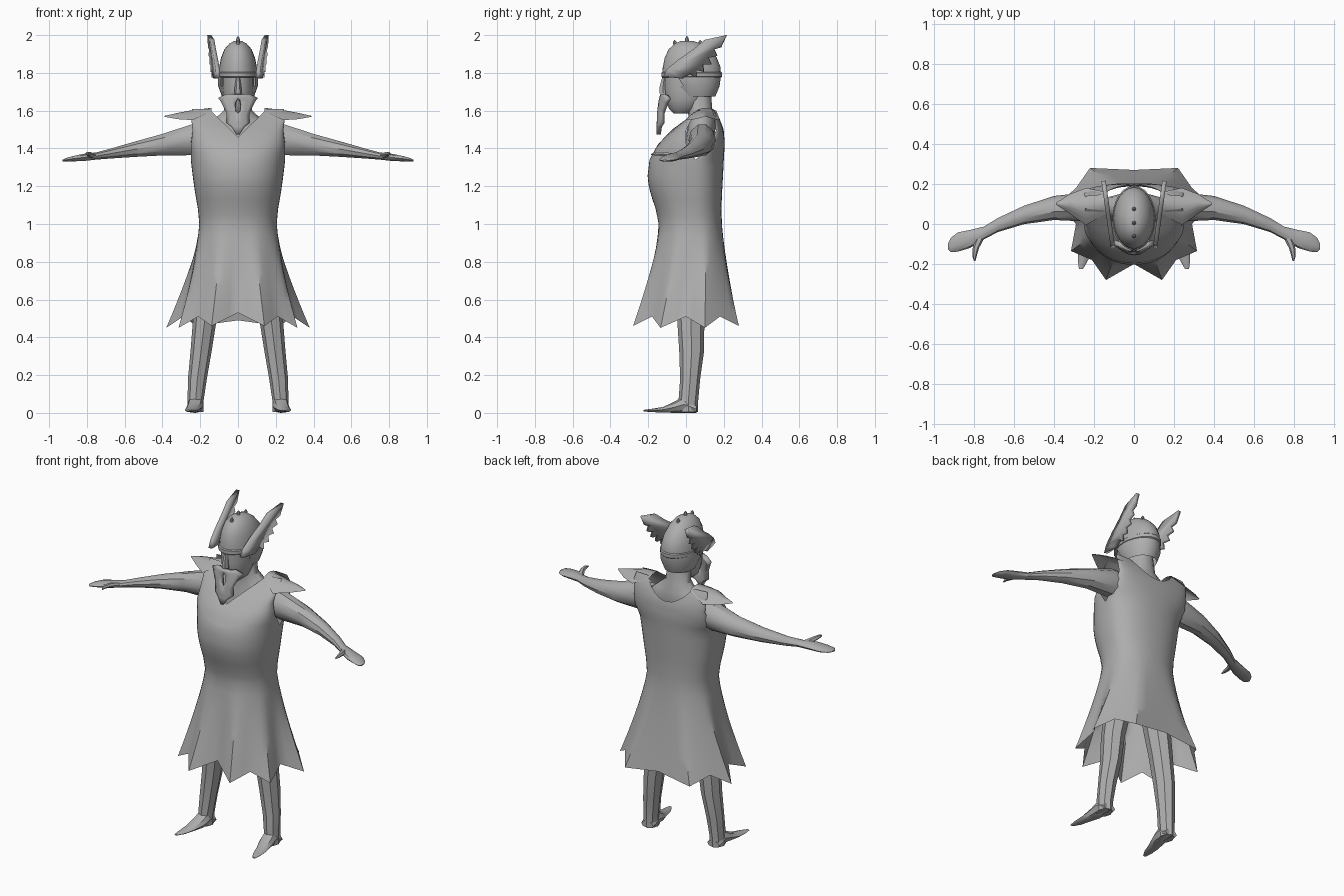
import bpy, bmesh, math
from mathutils import Vector

grey = bpy.data.materials.new("plain grey")
grey.diffuse_color = (0.42, 0.42, 0.42, 1)


def finish(name, bm, mirror=False, thick=0, angle=35):
    bmesh.ops.remove_doubles(bm, verts=bm.verts, dist=0.0005)
    bmesh.ops.recalc_face_normals(bm, faces=bm.faces)
    me = bpy.data.meshes.new(name)
    bm.to_mesh(me)
    bm.free()
    ob = bpy.data.objects.new(name, me)
    bpy.context.collection.objects.link(ob)
    me.materials.append(grey)
    if mirror:
        m = ob.modifiers.new("mirror", 'MIRROR')
        m.merge_threshold = 0.001
    if thick:
        s = ob.modifiers.new("thickness", 'SOLIDIFY')
        s.thickness, s.offset = thick, 0
    bpy.context.view_layer.objects.active = ob
    ob.select_set(True)
    bpy.ops.object.shade_smooth_by_angle(angle=math.radians(angle))
    ob.select_set(False)
    return ob


def add_grid(bm, rows):
    vs = [[bm.verts.new(p) for p in r] for r in rows]
    for a, b in zip(vs, vs[1:]):
        for i in range(len(a) - 1):
            bm.faces.new((a[i], a[i + 1], b[i + 1], b[i]))
    return vs


def loft(name, stations, u, v, n=10, mirror=False, cut=None):
    """Tube through stations (x, y, z, radius u, radius v)."""
    bm = bmesh.new()
    u, v = Vector(u), Vector(v)
    rings = []
    for x, y, z, a, b in stations:
        ang = [2 * math.pi * i / n for i in range(n)]
        rings.append([bm.verts.new(Vector((x, y, z)) + u * a * math.cos(t) + v * b * math.sin(t)) for t in ang])
    for r, s in zip(rings, rings[1:]):
        for i in range(n):
            bm.faces.new((r[i], r[(i + 1) % n], s[(i + 1) % n], s[i]))
    bm.faces.new(rings[0])
    bm.faces.new(rings[-1])
    if cut:
        gone = [f for f in bm.faces if cut(f.calc_center_median())]
        bmesh.ops.delete(bm, geom=gone, context='FACES')
    return finish(name, bm, mirror)


def interp(table, t):
    for a, b in zip(table, table[1:]):
        if t <= b[0]:
            k = max(0, (t - a[0]) / (b[0] - a[0]))
            return [p + (q - p) * k for p, q in zip(a, b)][1:]
    return table[-1][1:]


X, Y, Z = (1, 0, 0), (0, 1, 0), (0, 0, 1)

# Tunic: height, half width, front y, back y, armhole front y, armhole back y
BODY = [(1.0, .205, -.145, .19, .04, .04), (1.08, .212, -.16, .188, .04, .04),
        (1.15, .225, -.185, .19, .04, .04), (1.24, .238, -.205, .195, .04, .04),
        (1.34, .25, -.193, .2, .05, .05), (1.42, .25, -.15, .205, .0, .13),
        (1.5, .24, -.075, .2, .0, .16), (1.57, .25, .02, .175, .04, .15),
        (1.62, .24, .08, .14, .09, .13)]
# Ragged hem, from centre front round to centre back
HEM = [(0, 0, -.20, .53), (3, .14, -.28, .46), (6, .21, -.18, .51), (9, .315, -.135, .45),
       (12, .29, .0, .51), (15, .38, .10, .45), (18, .29, .18, .51), (21, .22, .28, .46),
       (24, 0, .27, .49)]


def body_point(i, z, back):
    w, yf, yb, ef, eb = interp(BODY, z)
    a = math.pi * i / 24
    c = abs(math.cos(a)) ** .85 if i != 12 else 0
    x = w * math.sin(a) ** .9 if i not in (0, 24) else 0
    return Vector((x, eb + (yb - eb) * c if back else ef + (yf - ef) * c, z))


bm = bmesh.new()
for back in (False, True):
    cols = []
    for i in (range(12, 25) if back else range(13)):
        waist = body_point(i, 1.0, back)
        hem = Vector(interp(HEM, i))
        col = [hem.lerp(waist, 1 - (1 - k / 8) ** 1) if k == 0 else None for k in range(1)]
        for k in range(1, 8):
            t = 1 - k / 8
            p = waist.lerp(hem, t ** 1.25)
            p.z = waist.z + (hem.z - waist.z) * t
            col.append(p)
        col += [body_point(i, 1.0 + .34 * k / 8, back) for k in range(8)]
        x = .24 * abs(math.sin(math.pi * i / 24)) ** .9
        low = 1.51 if back else 1.46                     # scoop behind, V in front
        k = min(x / .15, 1)
        top = low + (1.61 - low) * (k * k if back else k)
        col += [body_point(i, 1.34 + (top - 1.34) * k / 7, back) for k in range(8)]
        cols.append(col)
    add_grid(bm, cols)
finish("tunic", bm, mirror=True, angle=40)

# Pointed shoulder caps: x, front y, back y, ridge z, edge z
bm = bmesh.new()
rows = []
for x, y0, y1, zr, ze in [(.14, .05, .16, 1.615, 1.6), (.24, -.005, .18, 1.603, 1.55),
                          (.32, .05, .15, 1.588, 1.555), (.39, .098, .106, 1.572, 1.568)]:
    rows.append([(x, y0 + (y1 - y0) * k / 6, ze + (zr - ze) * math.sin(math.pi * k / 6)) for k in range(7)])
add_grid(bm, rows)
finish("shoulder_cap", bm, mirror=True)

# Arms, hands and thumbs
loft("arm", [(.16, .085, 1.45, .07, .08), (.25, .085, 1.445, .072, .085), (.4, .08, 1.42, .06, .06),
             (.55, .045, 1.395, .046, .042), (.68, -.005, 1.372, .035, .027), (.75, -.045, 1.36, .032, .02),
             (.82, -.075, 1.352, .045, .02), (.88, -.09, 1.345, .048, .014), (.915, -.105, 1.339, .036, .009),
             (.93, -.112, 1.336, .014, .004)], Y, Z, 10, True)
loft("thumb", [(.77, -.07, 1.36, .022, .016), (.79, -.12, 1.37, .016, .013),
               (.797, -.16, 1.372, .011, .01), (.796, -.185, 1.368, .004, .004)], X, Z, 6, True)

# Legs and pointed feet
loft("leg", [(.11, .03, .85, .085, .09), (.175, .025, .5, .063, .072), (.195, .03, .33, .056, .066),
             (.215, .022, .18, .05, .053), (.225, .012, .06, .042, .052), (.225, .012, .005, .042, .052)],
     X, Y, 8, True)
loft("foot", [(.225, .055, .02, .042, .02), (.225, -.01, .045, .043, .045), (.23, -.06, .03, .043, .03),
              (.245, -.12, .017, .035, .015), (.255, -.18, .013, .026, .009), (.265, -.225, .012, .01, .004)],
     X, Z, 8, True)

# Neck and the chest seen inside the collar
loft("neck", [(0, .07, 1.40, .2, .08), (0, .08, 1.5, .19, .075), (0, .085, 1.55, .13, .07),
              (0, .075, 1.6, .075, .065), (0, .06, 1.72, .062, .07)], X, Y, 16)

# Head
loft("head", [(0, -.025, 1.585, .03, .04), (0, -.01, 1.61, .06, .08), (0, .0, 1.66, .078, .108),
              (0, .01, 1.72, .085, .125), (0, .015, 1.8, .085, .13)], X, Y, 16)
loft("nose", [(0, -.115, 1.78, .01, .012), (0, -.122, 1.72, .018, .022), (0, -.12, 1.69, .02, .022)], X, Y, 6)

# Helmet: dome with the lower part cut open at the face
loft("helmet", [(0, .055, 1.675, .085, .10), (0, .05, 1.73, .105, .128), (0, .03, 1.785, .105, .155),
                (0, .03, 1.83, .1, .153), (0, .025, 1.88, .09, .138), (0, .015, 1.925, .072, .107),
                (0, .01, 1.955, .046, .07), (0, .005, 1.97, .018, .03)], X, Y, 24,
     cut=lambda c: c.z < 1.77 and (c.y < -.02 or c.z < 1.7 and abs(c.x) < .05 and c.y < .1))
loft("helmet_brim", [(0, .03, 1.775, .1, .155), (0, .03, 1.78, .108, .161), (0, .03, 1.80, .108, .161),
                     (0, .03, 1.805, .1, .155)], X, Y, 24)

# Studs along the crown
for y, z in [(-.06, 1.95), (.005, 1.97), (.075, 1.95)]:
    loft("crown_stud", [(0, y, z, .01, .01), (0, y, z + .014, .009, .009), (0, y, z + .024, .002, .002)], X, Y, 8)

# Helmet wings: stepped feather outline in (y, z)
bm = bmesh.new()
feather = [(-.12, 1.78), (-.1, 1.82), (-.04, 1.87), (.04, 1.925), (.1, 1.975), (.215, 2.0), (.185, 1.935),
           (.15, 1.925), (.165, 1.89), (.12, 1.88), (.135, 1.845), (.09, 1.845), (.095, 1.805),
           (.055, 1.815), (.055, 1.775), (.02, 1.795), (-.02, 1.77)]
bm.faces.new([bm.verts.new((.108 + .14 * (y + .1), y, z)) for y, z in feather])
finish("helmet_wing", bm, mirror=True, thick=.022)

# Moustache and hanging beard, bent back at the cheeks: rows of (z, y, inner x, outer x)
bm = bmesh.new()
beard = [(1.685, -.125, 0, .06), (1.665, -.13, 0, .1), (1.645, -.135, .015, .085), (1.60, -.14, .012, .062),
         (1.585, -.142, 0, .055), (1.535, -.143, 0, .058), (1.515, -.143, 0, .03), (1.475, -.145, 0, .004)]
add_grid(bm, [[(a + (b - a) * k / 3, y + .5 * max(0, a + (b - a) * k / 3 - .02), z) for k in range(4)]
              for z, y, a, b in beard])
finish("beard", bm, mirror=True, thick=.024)
